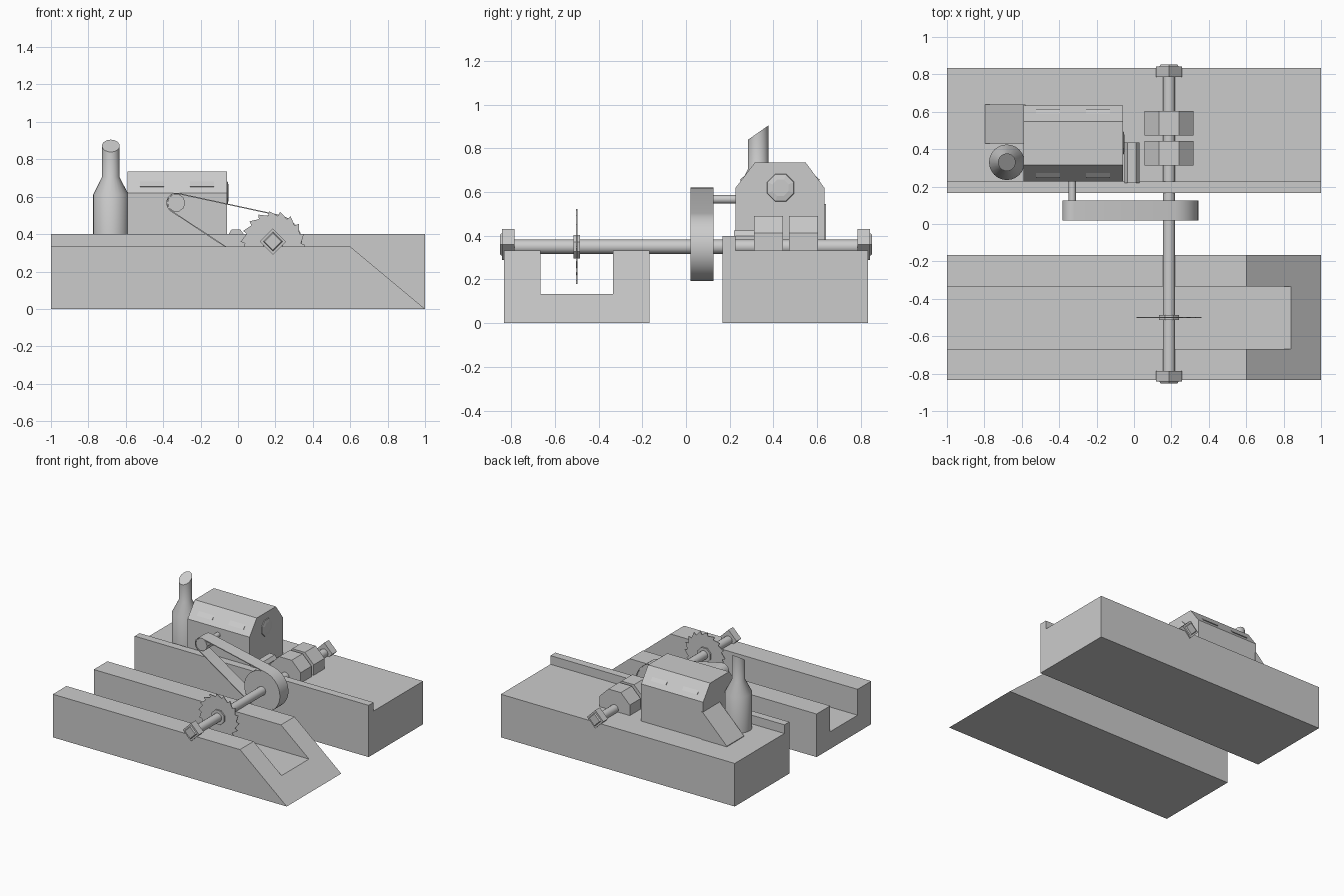
import bpy, bmesh, math
from mathutils import Vector

if "Cube" in bpy.data.objects:
    bpy.data.objects.remove(bpy.data.objects["Cube"])

SX, SZ = 0.187, 0.35          # saw shaft axis


def make(name, verts, faces, smooth=False):
    me = bpy.data.meshes.new(name)
    me.from_pydata(verts, [], faces)
    bm = bmesh.new()
    bm.from_mesh(me)
    bmesh.ops.recalc_face_normals(bm, faces=bm.faces)
    bm.to_mesh(me)
    bm.free()
    ob = bpy.data.objects.new(name, me)
    bpy.context.collection.objects.link(ob)
    if smooth:
        bpy.ops.object.select_all(action='DESELECT')
        ob.select_set(True)
        bpy.context.view_layer.objects.active = ob
        bpy.ops.object.shade_smooth_by_angle(angle=math.radians(40))
    return ob


def loft(name, rings, smooth=False):
    """Skin equal-length rings and cap both ends."""
    n = len(rings[0])
    faces = [tuple(range(n)), tuple(range((len(rings) - 1) * n, len(rings) * n))]
    for r in range(len(rings) - 1):
        for i in range(n):
            j = (i + 1) % n
            faces.append((r * n + i, r * n + j, (r + 1) * n + j, (r + 1) * n + i))
    return make(name, [v for ring in rings for v in ring], faces, smooth)


def along_x(name, yz, x0, x1):
    return loft(name, [[(x, y, z) for y, z in yz] for x in (x0, x1)])


def along_y(name, xz, y0, y1, smooth=False):
    return loft(name, [[(x, y, z) for x, z in xz] for y in (y0, y1)], smooth)


def ngon(cx, cy, r, n, start=0.0):
    return [(cx + r * math.cos(start + math.tau * i / n),
             cy + r * math.sin(start + math.tau * i / n)) for i in range(n)]


# Front base: channel with sloped end
chan = [(-.833, 0), (-.167, 0), (-.167, .333), (-.333, .333),
        (-.333, .133), (-.667, .133), (-.667, .333), (-.833, .333)]
loft("log_trough", [[(-1, y, z) for y, z in chan],
                    [(1 - 1.2 * z, y, z) for y, z in chan]])

# Rear base with raised front lip
along_x("engine_base", [(.167, 0), (.833, 0), (.833, .333), (.227, .333),
                        (.227, .4), (.167, .4)], -1, 1)

# Engine housing
along_x("engine_housing", [(.227, .32), (.633, .32), (.633, .62), (.548, .735),
                           (.315, .735), (.227, .62)], -.59, -.06)

# Louvres on both roof slopes
for side in (-1, 1):
    for i, x0 in enumerate((-.525, -.257)):
        pts = [(.43 + side * d, z) for d, z in
               ((.136, .70), (.184, .655), (.17, .65), (.13, .70))]
        along_x(f"vent_{'back' if side > 0 else 'front'}_{i}", pts, x0, x0 + .13)

# Round end cap
loft("engine_end_cap", [[(x, y, z) for y, z in ngon(.433, .62, r, 8, math.pi / 8)]
                        for x, r in ((-.065, .07), (-.055, .065), (-.05, .04))])

# Sloped side box
along_y("side_wedge", [(-.58, .32), (-.797, .32), (-.797, .338), (-.59, .545), (-.58, .545)],
        .43, .64)

# Exhaust stack with slanted mouth
rings = [[(x, y, z) for x, y in ngon(-.68, .33, r, 24)]
         for r, z in ((.095, .32), (.095, .61), (.047, .705))]
rings.append([(x, y, .872 + (y - .33) * .7) for x, y in ngon(-.68, .33, .047, 24)])
loft("exhaust_stack", rings, True)

# Small block beside the engine
along_y("spacer_block", [(-.05, .32), (.03, .32), (.03, .4), (.012, .425),
                         (-.035, .425), (-.05, .4)], .22, .435)

# Octagonal bearing blocks
for i, y0 in enumerate((.312, .472)):
    along_y(f"bearing_block_{i}", ngon(SX, .36, .1405, 8, math.pi / 8), y0, y0 + .133)

# Saw shaft and square end nuts
along_y("saw_shaft", ngon(SX, SZ, .033, 16), -.83, .83, True)
for s in (-1, 1):
    loft(f"end_nut_{'back' if s > 0 else 'front'}",
         [[(x, s * y, z) for x, z in ngon(SX, .36, r, 4)]
          for y, r in ((.785, .07), (.842, .07), (.842, .052), (.852, .045))])

# Toothed blade and hub
blade = []
TEETH = 18
for i in range(TEETH):
    for f, r in ((0, .15), (.85, .173)):
        a = math.tau * (i + f) / TEETH
        blade.append((SX + r * math.cos(a), SZ + r * math.sin(a)))
along_y("saw_blade", blade, -.503, -.497)
along_y("blade_hub", ngon(SX, SZ, .058, 8, math.pi / 8), -.514, -.486)

# Pulleys, drive axle and belt
EX, EZ, R1, R2 = -.33, .567, .052, .155
along_y("drive_pulley", ngon(EX, EZ, R1 - .004, 10), .025, .12)
along_y("saw_pulley", ngon(SX, SZ, R2 - .004, 32), .025, .12, True)
along_y("drive_axle", ngon(EX, EZ, .02, 10), .1, .24, True)

d = Vector((SX - EX, SZ - EZ))
base = math.atan2(d.y, d.x)
phi = math.acos((R1 - R2) / d.length)   # tangent angle from centre line


def belt_loop(t):
    pts = []
    for cx, cz, r, a0, a1, n in ((SX, SZ, R2, base - phi, base + phi, 22),
                                 (EX, EZ, R1, base + phi, base + math.tau - phi, 7)):
        for i in range(n + 1):
            a = a0 + (a1 - a0) * i / n
            pts.append((cx + (r + t) * math.cos(a), cz + (r + t) * math.sin(a)))
    return pts


outer, inner = belt_loop(.002), belt_loop(-.004)
n = len(outer)
verts = [(x, y, z) for loop, y in ((outer, .02), (outer, .125), (inner, .125), (inner, .02))
         for x, z in loop]
faces = [(k * n + i, k * n + (i + 1) % n, (k + 1) % 4 * n + (i + 1) % n, (k + 1) % 4 * n + i)
         for k in range(4) for i in range(n)]
make("drive_belt", verts, faces, True)
